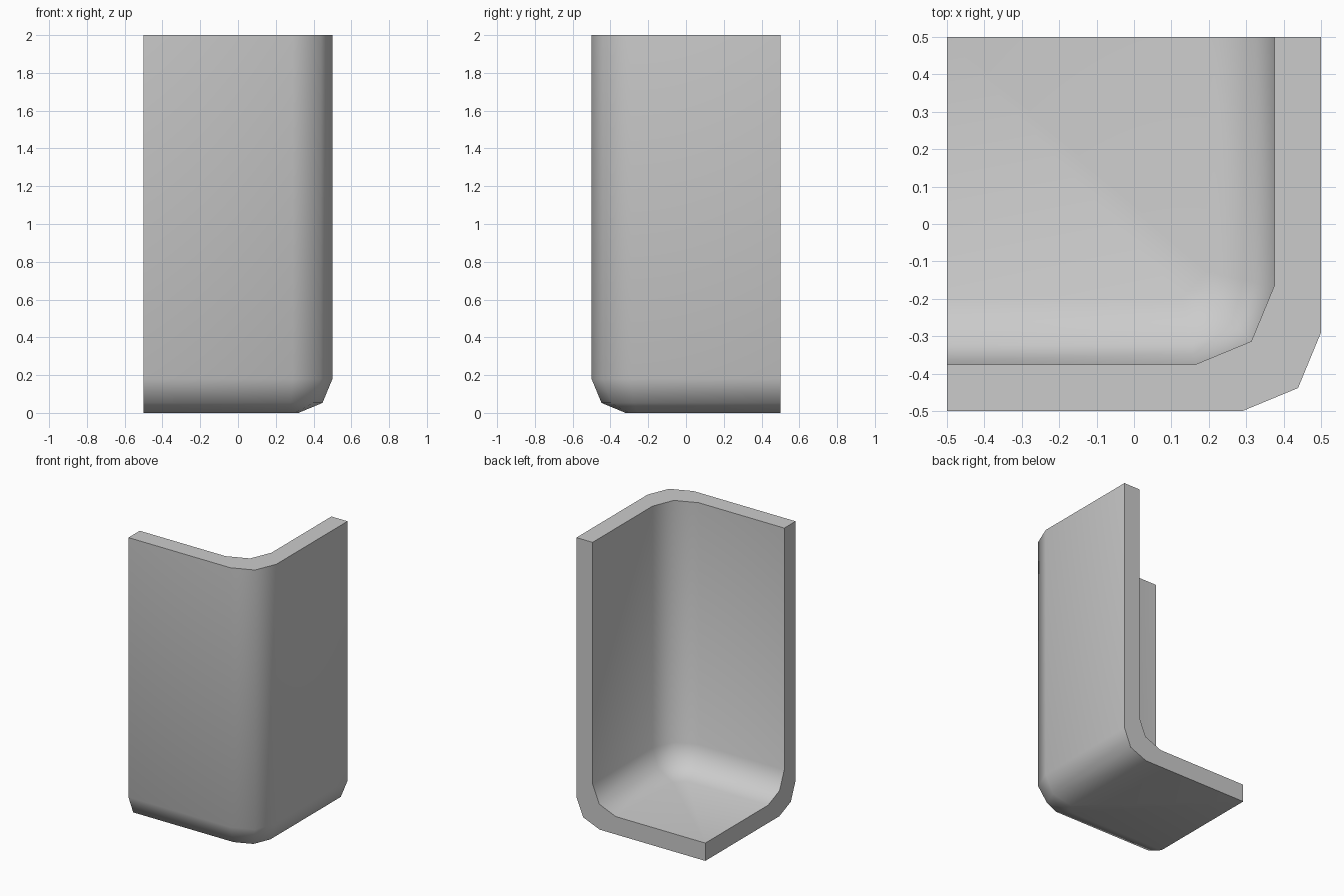
import bpy, bmesh, math

if "Cube" in bpy.data.objects:
    bpy.data.objects.remove(bpy.data.objects["Cube"])

THICK = 0.125      # wall and floor thickness
R_SIDE = 0.21      # two-segment bend between the walls
R_FLOOR = 0.18     # two-segment bend between walls and floor
MID = 1 - math.sqrt(0.5)
T1 = math.tan(math.radians(11.25))
T2 = math.sqrt(0.5) / math.cos(math.radians(22.5))


def wall_path(shift, inset):
    """L-shaped path seen from above, moved in by inset with mitred corners."""
    c = 0.5 - shift
    d = inset
    m = R_SIDE * MID + d * T2
    k = R_SIDE + d * T1
    return [(-0.5, -c + d), (c - k, -c + d), (c - m, -c + m),
            (c - d, -c + k), (c - d, 0.5)]


def skin(bm, shift):
    """Vertex rows from the rim down to the floor, plus the open floor corner."""
    levels = [(0, 2.0), (0, shift + R_FLOOR),
              (R_FLOOR * MID, shift + R_FLOOR * MID), (R_FLOOR, shift)]
    rows = [[bm.verts.new((x, y, z)) for x, y in wall_path(shift, d)]
            for d, z in levels]
    corner = bm.verts.new((-0.5, 0.5, shift))
    for a, b in zip(rows, rows[1:]):
        for i in range(4):
            bm.faces.new((a[i], b[i], b[i + 1], a[i + 1]))
    bm.faces.new(rows[-1] + [corner])
    # closed border: rim, down one end, across the floor, up the other end
    return (rows[0] + [r[-1] for r in rows[1:]] + [corner]
            + [r[0] for r in reversed(rows[1:])])


# Outer and inner skins joined by a strip along the open border
bm = bmesh.new()
outer = skin(bm, 0.0)
inner = skin(bm, THICK)
n = len(outer)
for i in range(n):
    j = (i + 1) % n
    bm.faces.new((outer[i], outer[j], inner[j], inner[i]))
bmesh.ops.recalc_face_normals(bm, faces=bm.faces)
mesh = bpy.data.meshes.new("corner_shell")
bm.to_mesh(mesh)
bm.free()

shell = bpy.data.objects.new("corner_shell", mesh)
bpy.context.collection.objects.link(shell)
bpy.context.view_layer.objects.active = shell
shell.select_set(True)
bpy.ops.object.shade_smooth_by_angle(angle=math.radians(60))
